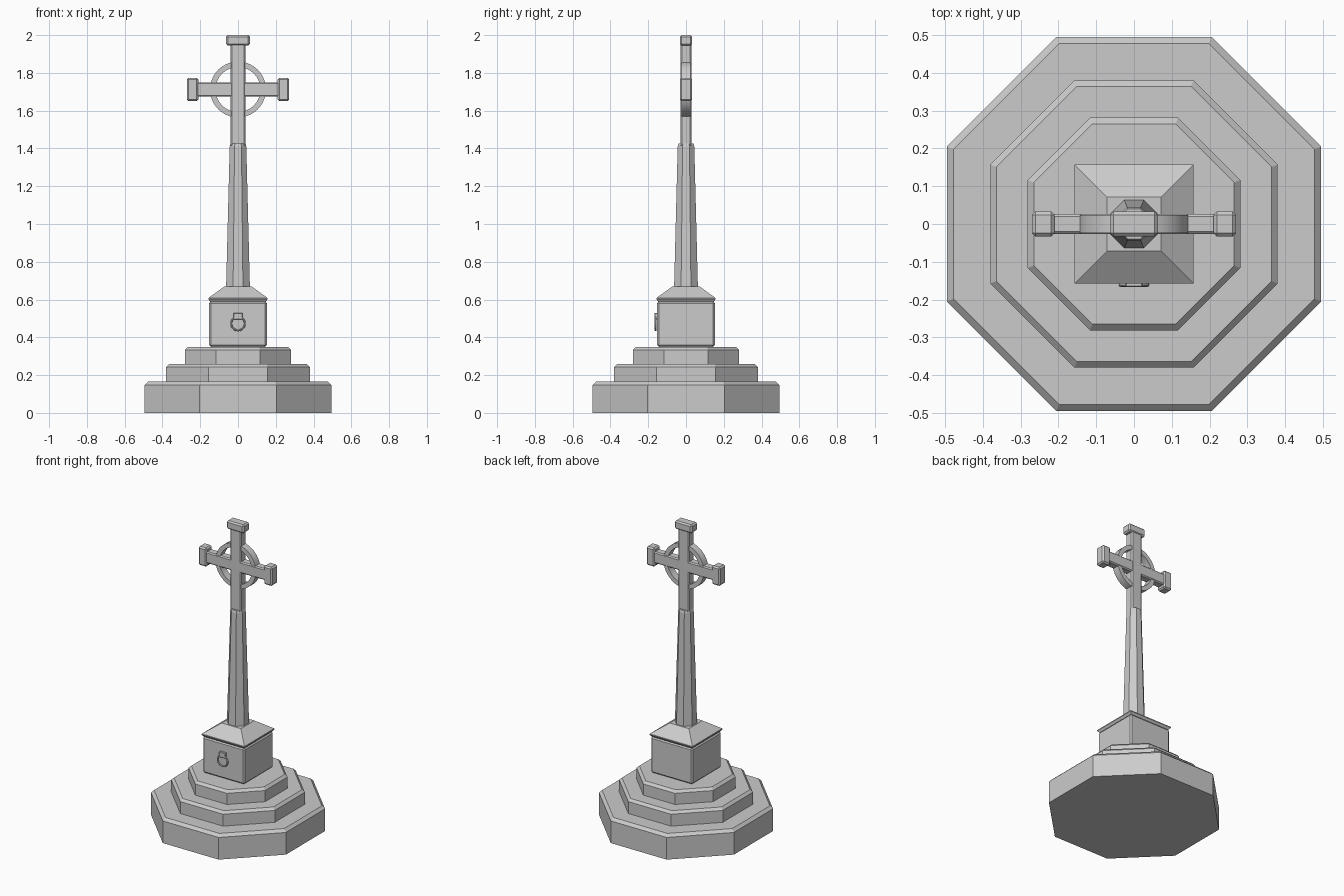
import bpy, bmesh, math
from mathutils import Matrix

if "Cube" in bpy.data.objects:
    bpy.data.objects.remove(bpy.data.objects["Cube"])


def finish(name, bm):
    bmesh.ops.recalc_face_normals(bm, faces=bm.faces)
    me = bpy.data.meshes.new(name)
    bm.to_mesh(me)
    bm.free()
    ob = bpy.data.objects.new(name, me)
    bpy.context.collection.objects.link(ob)
    return ob


def stack(name, sides, levels):
    """Regular prism lofted through (apothem, z) levels, flats facing the axes."""
    bm = bmesh.new()
    rings = []
    for a, z in levels:
        r = a / math.cos(math.pi / sides)
        rings.append([bm.verts.new((r * math.cos(t), r * math.sin(t), z))
                      for t in [(i + 0.5) * 2 * math.pi / sides for i in range(sides)]])
    bm.faces.new(rings[0])
    bm.faces.new(rings[-1])
    for lo, hi in zip(rings, rings[1:]):
        for i in range(sides):
            j = (i + 1) % sides
            bm.faces.new((lo[i], lo[j], hi[j], hi[i]))
    return finish(name, bm)


def block(name, centre, size, bevel):
    bm = bmesh.new()
    bmesh.ops.create_cube(bm, size=1, matrix=Matrix.Translation(centre) @ Matrix.Diagonal((*size, 1)))
    bmesh.ops.bevel(bm, geom=bm.edges[:], offset=bevel, segments=1, affect='EDGES')
    return finish(name, bm)


def ring(name, centre, profile, segments):
    """Sweep a (radius, y) profile round the y axis."""
    bm = bmesh.new()
    loops = []
    for i in range(segments):
        t = 2 * math.pi * i / segments
        loops.append([bm.verts.new((centre[0] + r * math.cos(t), centre[1] + y,
                                    centre[2] + r * math.sin(t))) for r, y in profile])
    n = len(profile)
    for i in range(segments):
        a, b = loops[i], loops[(i + 1) % segments]
        for k in range(n):
            m = (k + 1) % n
            bm.faces.new((a[k], a[m], b[m], b[k]))
    ob = finish(name, bm)
    bpy.context.view_layer.objects.active = ob
    ob.select_set(True)
    bpy.ops.object.shade_smooth_by_angle(angle=math.radians(35))
    ob.select_set(False)
    return ob


# Three octagonal steps with chamfered top edges
for name, a, z0, z1, c in (("lower_step", 0.495, 0, 0.165, 0.018),
                           ("middle_step", 0.38, 0.165, 0.26, 0.016),
                           ("upper_step", 0.281, 0.26, 0.35, 0.016)):
    stack(name, 8, [(a, z0), (a, z1 - c), (a - c, z1)])

# Square pedestal and its sloping cap
block("pedestal", (0, 0, 0.47), (0.306, 0.306, 0.24), 0.01)
stack("pedestal_cap", 4, [(0.147, 0.588), (0.157, 0.602), (0.157, 0.608), (0.071, 0.67)])

# Tapered octagonal shaft
stack("shaft", 8, [(0.063, 0.665), (0.044, 1.41), (0.04, 1.425)])

# Cross: upright, arms and block ends
CZ = 1.712
block("cross_upright", (0, 0, 1.685), (0.08, 0.056, 0.55), 0.007)
block("cross_arms", (0, 0, CZ), (0.46, 0.054, 0.076), 0.007)
block("top_end", (0, 0, 1.972), (0.126, 0.066, 0.056), 0.009)
for side, s in (("left", -1), ("right", 1)):
    block(side + "_end", (s * 0.24, 0, CZ), (0.06, 0.066, 0.124), 0.009)

# Flat ring behind the crossing
ring("cross_ring", (0, 0, CZ), [(0.119, -0.024), (0.148, -0.024), (0.148, 0.024), (0.119, 0.024)], 40)

# Ring handle on the front of the pedestal
block("handle_plate", (0, -0.158, 0.512), (0.046, 0.018, 0.036), 0.003)
ring("handle_ring", (0, -0.161, 0.473),
     [(0.036 + 0.005 * math.cos(k * math.pi / 4), 0.005 * math.sin(k * math.pi / 4)) for k in range(8)], 32)
